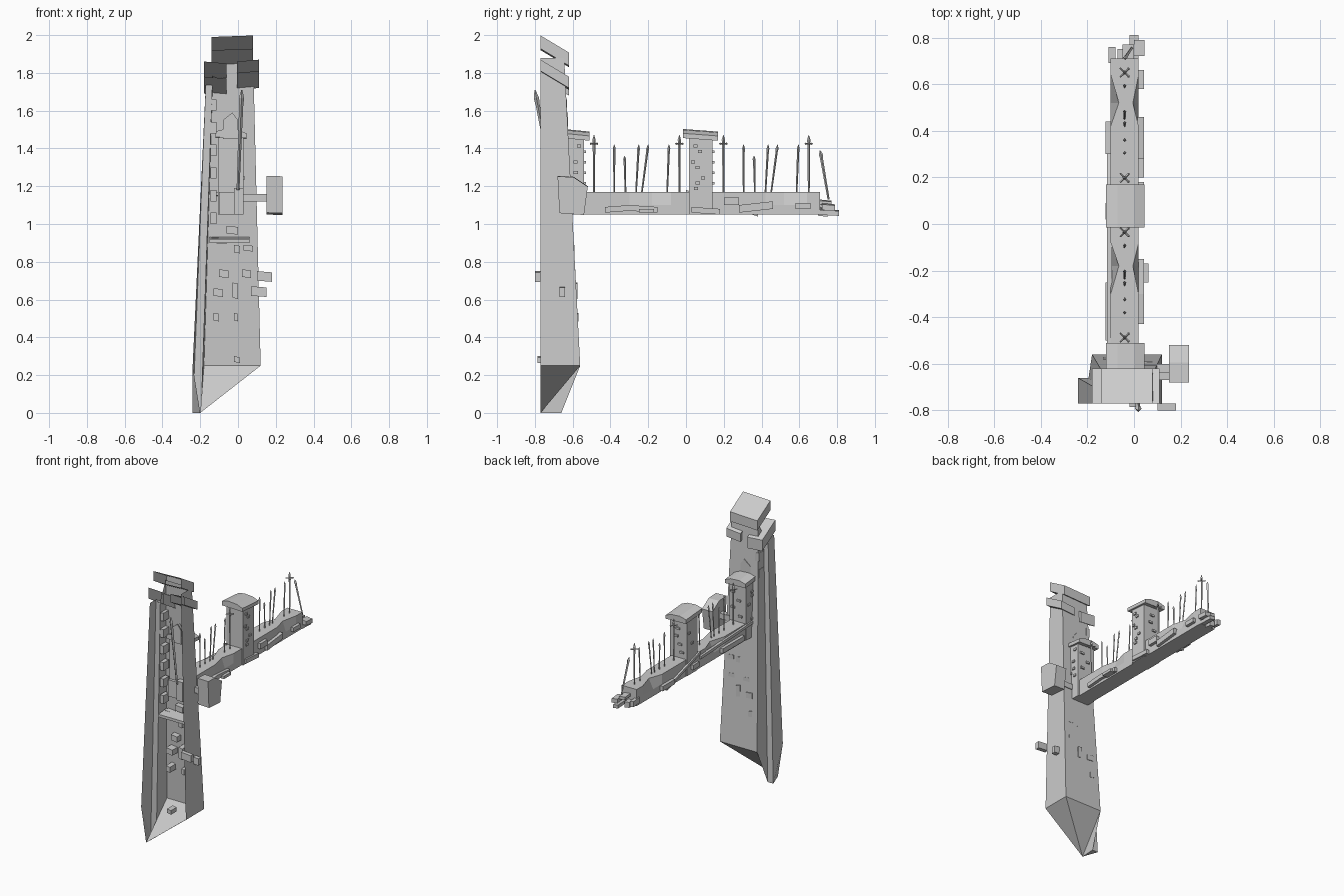
import bpy, bmesh, math, random
from mathutils import Vector

random.seed(4)
old = bpy.data.objects.get("Cube")
if old:
    bpy.data.objects.remove(old, do_unlink=True)

stone = bpy.data.materials.new("grey_stone")
stone.use_nodes = True
stone.diffuse_color = (0.6, 0.6, 0.6, 1)
stone.node_tree.nodes["Principled BSDF"].inputs["Base Color"].default_value = (0.6, 0.6, 0.6, 1)


def finish(name, bm):
    """Turn a bmesh into a flat shaded stone object."""
    bmesh.ops.recalc_face_normals(bm, faces=bm.faces)
    mesh = bpy.data.meshes.new(name)
    bm.to_mesh(mesh)
    bm.free()
    mesh.materials.append(stone)
    obj = bpy.data.objects.new(name, mesh)
    bpy.context.collection.objects.link(obj)
    return obj


def loft(name, rings, closed=True, caps=True):
    """Skin rings of points, optionally left open along one side."""
    bm = bmesh.new()
    vs = [[bm.verts.new(p) for p in r] for r in rings]
    n = len(vs[0])
    for a, b in zip(vs, vs[1:]):
        for i in range(n if closed else n - 1):
            j = (i + 1) % n
            bm.faces.new((a[i], a[j], b[j], b[i]))
    if caps:
        bm.faces.new(vs[0])
        bm.faces.new(vs[-1])
    return finish(name, bm)


def box(name, x, y, z, drop=0.0, lean=0.0, open_front=False):
    """Box from ranges; drop lowers its back, lean lowers its left side."""
    rings = []
    for k, py in enumerate(y):
        rings.append([(px, py, pz - drop * k - lean * i)
                      for px, pz, i in ((x[0], z[0], 0), (x[1], z[0], 1),
                                        (x[1], z[1], 1), (x[0], z[1], 0))])
    obj = loft(name, rings, caps=not open_front)
    if open_front:
        bm = bmesh.new()
        bm.from_mesh(obj.data)
        bm.verts.ensure_lookup_table()
        bm.faces.new(bm.verts[4:8])
        bm.to_mesh(obj.data)
        bm.free()
    return obj


def rod(name, base, tip, r=0.006):
    """Four sided pole that widens into a pointed head."""
    base, tip = Vector(base), Vector(tip)
    d = (tip - base).normalized()
    u = d.cross(Vector((1, 0, 0))).normalized()
    v = d.cross(u)
    rings = []
    for t, s in ((0, 0.7), (0.85, 1.0), (0.92, 1.3), (1, 0.2)):
        c = base.lerp(tip, t)
        rings.append([c + (u * math.cos(a) + v * math.sin(a)) * r * s
                      for a in (0, math.pi / 2, math.pi, 3 * math.pi / 2)])
    return loft(name, rings)


# Main tower: a tapered wall shell, open along the front
foot = [(-.24, -.77, .25), (-.24, -.66, 0), (-.195, -.66, 0),
        (-.18, -.56, .25), (.12, -.56, .25), (.12, -.77, .25)]
head = [(-.17, -.77, 1.75), (-.17, -.70, 1.75), (-.135, -.70, 1.75),
        (-.13, -.645, 1.88), (.08, -.645, 1.88), (.08, -.77, 1.88)]
loft("tower_wall", [foot, head], closed=False, caps=False)

# Pointed underside
bm = bmesh.new()
tip = bm.verts.new((-.2, -.77, 0))
edge = [bm.verts.new(p) for p in foot]
for a, b in zip(edge, edge[1:]):
    bm.faces.new((tip, a, b))
finish("tower_underside", bm)

# Crown slabs
box("crown_top", (-.14, .08), (-.77, -.62), (1.92, 1.99), .09, -.008, True)
box("crown_right", (-.18, -.06), (-.77, -.62), (1.78, 1.86), .09, .01, True)
box("crown_left", (-.005, .11), (-.77, -.62), (1.80, 1.86), .09, -.01, True)

# Pointed window frame on the back wall
for k, y in enumerate((-.655, -.632)):
    loft("window_panel", [[(x, y + o, z) for x, z in
         ((-.08, 1.45), (0, 1.45), (0, 1.55), (-.03, 1.59), (-.08, 1.55))] for o in (0, .007)])

# Bridge with a deck pinched in at two places
deck = [(-.66, 0), (-.30, 0), (-.18, 1), (-.08, 0), (.42, 0), (.52, 1), (.64, 0), (.71, 0)]
loft("bridge", [[(-.10, y, 1.05), (.02, y, 1.05), (.02, y, 1.10),
                 (.02 - .025 * p, y, 1.17), (-.10 + .035 * p, y, 1.17), (-.10, y, 1.10)]
                for y, p in deck])

# Two turrets with shallow arched caps
for label, y0, y1, c0, c1 in (("near", -.64, -.54, -.65, -.51), ("far", .015, .14, -.015, .17)):
    box(label + "_turret", (-.105, .03), (y0, y1), (1.05, 1.465))
    loft(label + "_turret_cap", [[(-.12, y, 1.46 - d), (.045, y, 1.455 - d), (.045, y, 1.48 - d),
                                  (.0, y, 1.498 - d), (-.07, y, 1.503 - d), (-.12, y, 1.49 - d)]
                                 for y, d in ((c0, 0), (c1, .014))])
    # Loose bricks on the turret walls
    for i in range(9):
        z = 1.18 + .028 * i
        y = random.uniform(y0 + .01, y1 - .025)
        s = random.choice((-.112, .022))
        box(label + "_turret_brick", (s, s + .016), (y, y + .022), (z, z + .016))
        if i % 2:
            x = random.uniform(-.09, 0)
            box(label + "_turret_brick", (x, x + .03), (y1 - .01, y1 + .01), (z, z + .014))

# Rows of spikes, repeated along both halves of the bridge
spikes = [(-.38, -.38, 1.42), (-.32, -.325, 1.36), (-.265, -.25, 1.42),
          (-.235, -.2, 1.42), (-.1, -.09, 1.42)]
for shift in (0, .685):
    for a, b, z in spikes:
        rod("spike", (-.04, a + shift, 1.16), (-.04, b + shift, z))
    for y in (-.487, -.035):
        rod("tall_spike", (-.04, y + shift, 1.16), (-.04, y + shift, 1.47), .007)
        for s in (-1, 1):
            rod("spike_crossbar", (-.06, y + shift - .02 * s, 1.425),
                (-.02, y + shift + .02 * s, 1.425), .005)
rod("end_spike", (-.01, .755, 1.13), (-.04, .71, 1.39), .008)
rod("front_spike", (0, -.70, 1.18), (.02, -.80, 1.71), .011)

# Planks along the bridge sides
for y0, y1, z0, z1, lean in ((-.43, -.30, 1.06, 1.09, -.01), (-.30, -.15, 1.07, 1.10, .01),
                             (.03, .18, 1.06, 1.09, .01), (.20, .28, 1.10, 1.14, 0),
                             (.28, .46, 1.06, 1.10, -.02), (.58, .66, 1.08, 1.11, 0)):
    box("left_plank", (.015, .042), (y0, y1), (z0, z1), lean)
box("left_bracket", (.015, .062), (-.25, -.17), (1.06, 1.08))
for y0, y1, z0 in ((-.5, -.25, 1.07), (.02, .09, 1.08), (.30, .44, 1.06)):
    box("right_plank", (-.122, -.095), (y0, y1), (z0, z0 + .035))

# Slanting strips on the right side of the bridge
box("long_strip", (-.115, -.095), (-.62, -.01), (1.15, 1.17), .03)
box("steep_strip", (-.115, -.095), (0, .38), (1.16, 1.18), .12)

# Broken end of the bridge
for x, y, z in (((-.11, -.08), (.69, .76), (1.07, 1.11)), ((0, .045), (.72, .79), (1.08, 1.11)),
                ((-.02, .02), (.70, .81), (1.055, 1.08)), ((-.07, -.03), (.70, .75), (1.05, 1.09)),
                ((-.05, .0), (.70, .77), (1.11, 1.13))):
    box("broken_end", x, y, z, .006, .006)

# Hanging cabin and its arm
loft("side_cabin", [[(x, y, z + (x - .15) * -.03) for y, z in
     ((-.67, 1.06), (-.54, 1.05), (-.52, 1.20), (-.595, 1.25), (-.68, 1.255))]
     for x in (.15, .235)])
box("cabin_arm", (.02, .16), (-.64, -.60), (1.12, 1.16))
box("cabin_mount", (-.02, .03), (-.68, -.60), (1.05, 1.19))

# Blocks standing out of the tower walls
for x, y, z in (((.10, .18), (-.80, -.77), (.70, .75)), ((.07, .15), (-.67, -.64), (.62, .67)),
                ((-.03, 0), (-.64, -.575), (.61, .69)), ((-.13, -.10), (-.64, -.57), (.49, .53)),
                ((-.02, 0), (-.62, -.585), (.49, .53)), ((-.02, .01), (-.785, -.72), (.27, .30)),
                ((-.02, .01), (-.66, -.59), (.85, .89)), ((-.10, -.05), (-.63, -.585), (.72, .76)),
                ((.02, .07), (-.63, -.585), (.72, .76)), ((-.13, -.08), (-.64, -.575), (.62, .66)),
                ((.03, .08), (-.64, -.59), (.86, .89)), ((-.06, .0), (-.64, -.60), (.95, .99)),
                ((-.14, -.06), (-.64, -.60), (.90, .93))):
    box("wall_block", x, y, z, 0, .006)
box("inner_ledge", (-.15, .06), (-.70, -.61), (.90, .92), -.01)
for i in range(6):
    z = 1.0 + .12 * i
    box("inner_brick", (-.145, -.115), (-.69, -.63), (z, z + .06))
